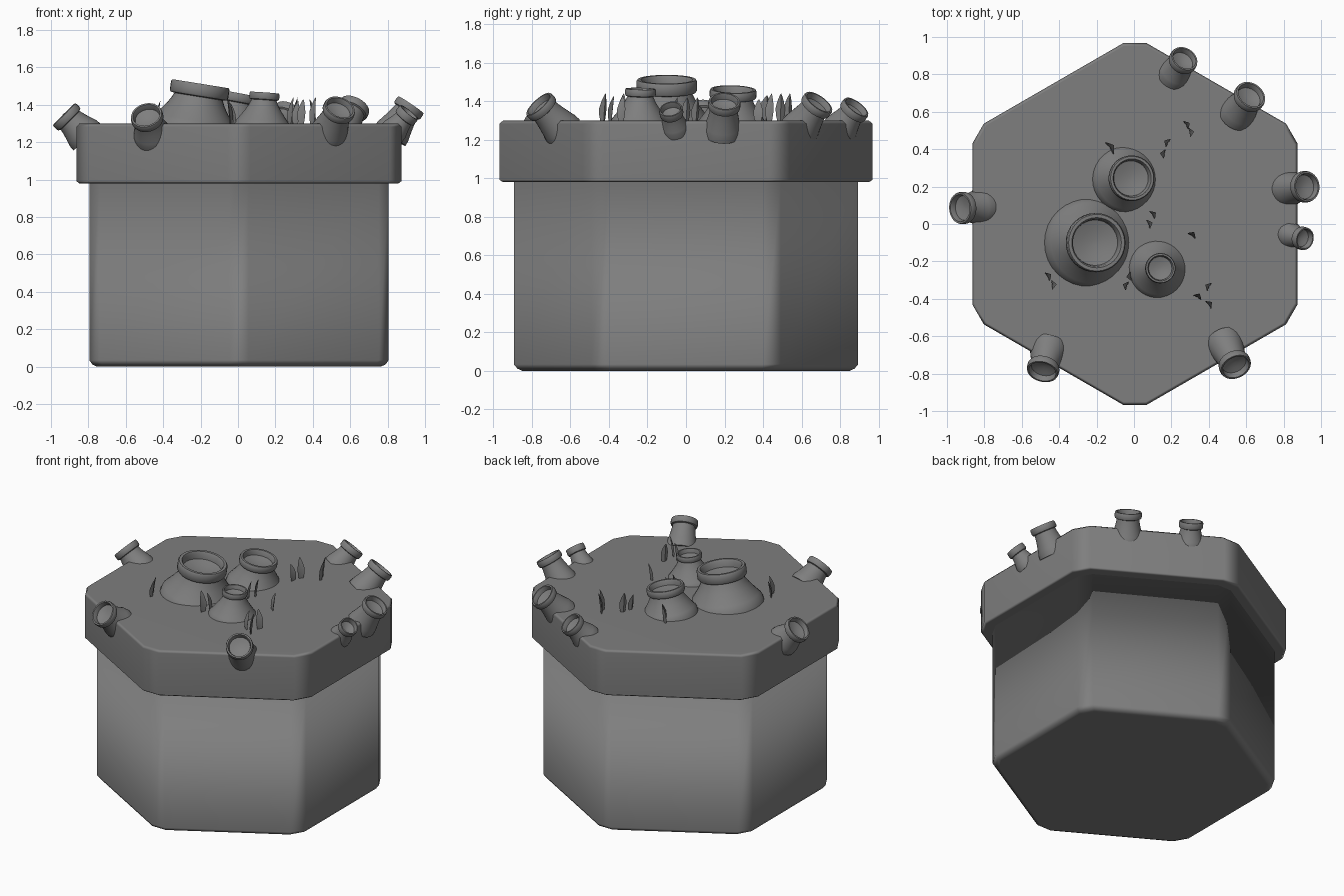
import bpy, bmesh, math
from mathutils import Vector, Matrix

cube = bpy.data.objects.get("Cube")
if cube:
    bpy.data.objects.remove(cube)

GREY = (0.21, 0.21, 0.21, 1)
grey = bpy.data.materials.new("grey stone")
grey.diffuse_color = GREY
grey.use_nodes = True
grey.node_tree.nodes["Principled BSDF"].inputs["Base Color"].default_value = GREY


def loft(name, rings, angle=40, matrix=Matrix(), weighted=False):
    """Skin a stack of closed rings and cap both ends."""
    bm = bmesh.new()
    loops = [[bm.verts.new(matrix @ Vector(p)) for p in ring] for ring in rings]
    n = len(loops[0])
    for a, b in zip(loops, loops[1:]):
        for i in range(n):
            j = (i + 1) % n
            bm.faces.new((a[i], a[j], b[j], b[i]))
    bm.faces.new(loops[0][::-1])
    bm.faces.new(loops[-1])
    bmesh.ops.recalc_face_normals(bm, faces=bm.faces)
    mesh = bpy.data.meshes.new(name)
    bm.to_mesh(mesh)
    bm.free()
    mesh.materials.append(grey)
    ob = bpy.data.objects.new(name, mesh)
    bpy.context.collection.objects.link(ob)
    bpy.ops.object.select_all(action="DESELECT")
    ob.select_set(True)
    bpy.context.view_layer.objects.active = ob
    bpy.ops.object.shade_smooth_by_angle(angle=math.radians(angle))
    if weighted:
        ob.modifiers.new("Weighted Normal", "WEIGHTED_NORMAL")
    return ob


def hexagon(radius, cut, z):
    """Hexagon with clipped corners, one corner towards the front."""
    corners = [Vector((math.sin(k * math.pi / 3), -math.cos(k * math.pi / 3), 0)) * radius
               for k in range(6)]
    points = []
    for k, c in enumerate(corners):
        for other in (corners[k - 1], corners[(k + 1) % 6]):
            p = c + (other - c).normalized() * cut
            points.append((p.x + 0.005, p.y, z))
    return points


def circle(radius, z, n=32):
    return [(radius * math.cos(2 * math.pi * i / n), radius * math.sin(2 * math.pi * i / n), z)
            for i in range(n)]


# Pot body and overhanging lid
loft("pot_body", [hexagon(0.875, 0.055, 0), hexagon(0.905, 0.06, 0.012),
                  hexagon(0.924, 0.06, 0.035), hexagon(0.924, 0.06, 1.0)], 50, weighted=True)
loft("pot_lid", [hexagon(0.985, 0.07, 0.98), hexagon(1.003, 0.07, 0.992),
                 hexagon(1.003, 0.07, 1.283), hexagon(0.985, 0.07, 1.3)], 50, weighted=True)


def spout(name, base, top, rim, foot, band):
    """Flared mound, neck, rim band and hollow cup along the base-to-top axis."""
    base, top = Vector(base), Vector(top)
    axis = top - base
    h = axis.length
    neck, low = rim * 0.83, h - band
    profile = [(foot * 1.03, -0.03), (foot, 0)]
    for t in (0.15, 0.35, 0.6, 0.8):
        profile.append((neck + (foot - neck) * (1 - t) ** 1.25, low * t))
    profile += [(neck, low), (rim * 0.96, low + 0.004), (rim, low + 0.014),
                (rim, h - 0.01), (rim * 0.96, h), (rim * 0.85, h),
                (rim * 0.8, h - 0.012), (rim * 0.77, h - band * 0.7),
                (rim * 0.45, h - band * 0.9), (rim * 0.1, h - band)]
    matrix = Matrix.Translation(base) @ axis.to_track_quat("Z", "Y").to_matrix().to_4x4()
    loft(name, [circle(r, z) for r, z in profile], 45, matrix)


# Three mounds on the lid
spout("large_mound", (-0.235, -0.10, 1.295), (-0.2, -0.10, 1.513), 0.158, 0.235, 0.07)
spout("back_mound", (-0.04, 0.24, 1.295), (-0.01, 0.245, 1.462), 0.122, 0.175, 0.05)
spout("small_mound", (0.13, -0.24, 1.295), (0.142, -0.236, 1.465), 0.081, 0.155, 0.04)

# Small spouts growing outwards around the lid edge
edge_spouts = [
    ((0.22, 0.81, 1.27), (0.27, 0.885, 1.37), 0.077),
    ((0.56, 0.60, 1.27), (0.625, 0.69, 1.395), 0.086),
    ((0.83, 0.19, 1.26), (0.925, 0.20, 1.40), 0.084),
    ((0.84, -0.06, 1.27), (0.915, -0.08, 1.36), 0.062),
    ((0.49, -0.65, 1.26), (0.545, -0.765, 1.385), 0.087),
    ((-0.46, -0.68, 1.25), (-0.49, -0.79, 1.345), 0.087),
    ((-0.83, 0.09, 1.25), (-0.93, 0.085, 1.35), 0.086),
]
for k, (base, top, rim) in enumerate(edge_spouts):
    spout(f"edge_spout_{k + 1}", base, top, rim, rim * 1.15, 0.045)


def blade(name, x, y, height, turn, width=0.025):
    """Pointed leaf with a crescent section, leaning slightly."""
    rings = []
    for t, w in ((0, 0.55), (0.25, 0.9), (0.5, 1), (0.75, 0.65), (0.92, 0.28), (1, 0.04)):
        a, lean = width * w, 0.02 * t * t
        rings.append([(lean - a * 0.3, -a, height * t), (lean + a * 0.25, 0, height * t),
                      (lean - a * 0.3, a, height * t), (lean - a * 0.15, 0, height * t)])
    matrix = Matrix.Translation((x, y, 1.29)) @ Matrix.Rotation(math.radians(turn), 4, "Z")
    loft(name, rings, 40, matrix)


# Grass blades scattered on the lid
blades = [
    (0.28, 0.53, 0.15, 30), (0.30, 0.49, 0.15, 10),
    (0.18, 0.435, 0.15, 150), (0.16, 0.375, 0.12, 170),
    (0.10, 0.05, 0.13, 35), (0.08, 0.0, 0.13, 20), (0.31, -0.06, 0.13, 55),
    (-0.02, -0.28, 0.12, 190), (-0.04, -0.33, 0.15, 160),
    (-0.46, -0.28, 0.12, 30), (-0.435, -0.325, 0.13, 5),
    (0.40, -0.335, 0.14, 150), (0.34, -0.39, 0.14, 60), (0.40, -0.43, 0.15, 40),
]
for k, (x, y, height, turn) in enumerate(blades):
    blade(f"grass_blade_{k + 1}", x, y, height, turn)
blade("broad_blade", -0.125, 0.41, 0.14, 35, 0.04)
